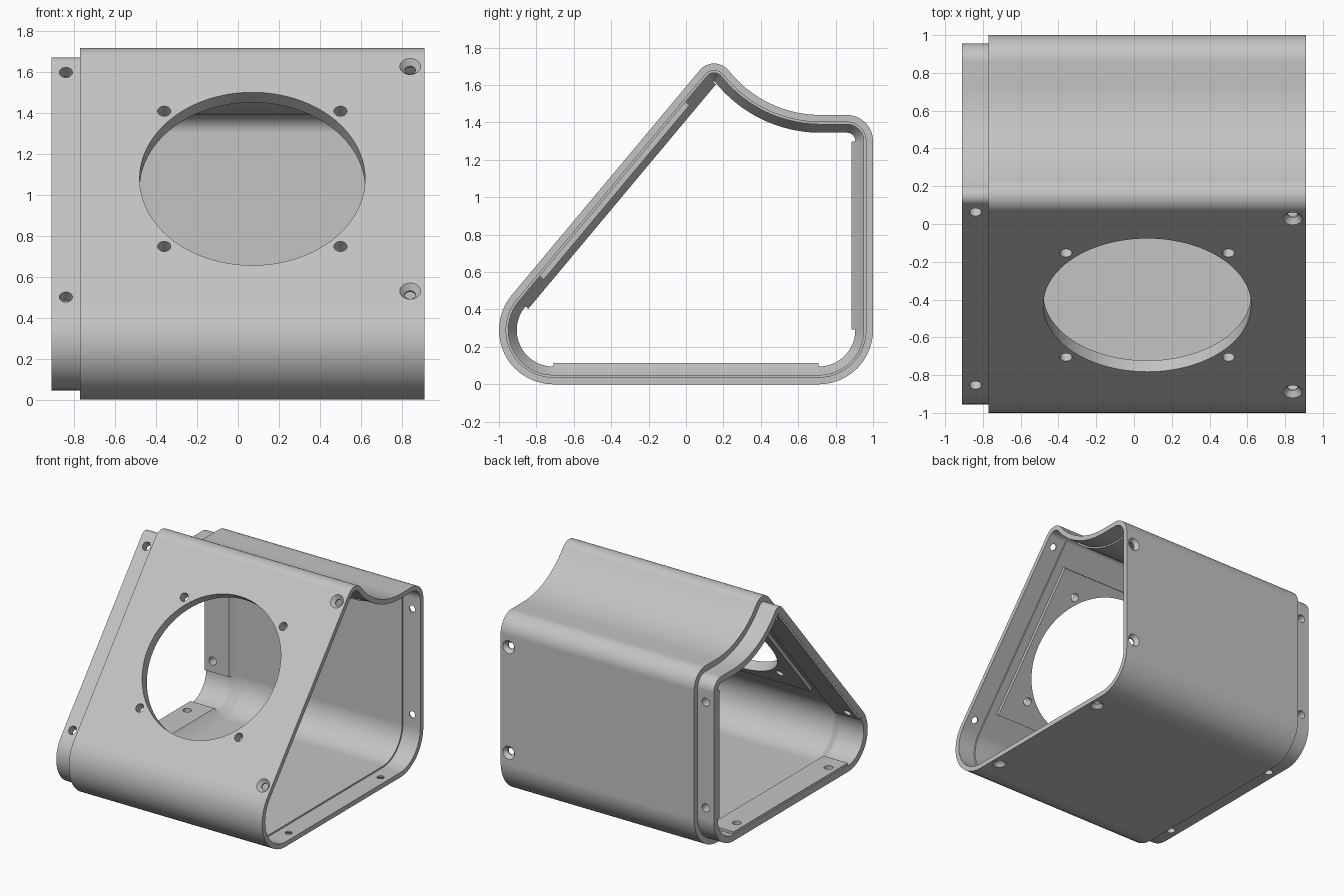
import bpy, bmesh
from math import sin, cos, pi, radians, atan2, asin, hypot
from mathutils import Vector, Matrix

cube = bpy.data.objects.get("Cube")
if cube:
    bpy.data.objects.remove(cube, do_unlink=True)

grey = bpy.data.materials.new("light_grey_plastic")
grey.use_nodes = True
grey.diffuse_color = (0.55, 0.55, 0.55, 1)
grey.node_tree.nodes["Principled BSDF"].inputs["Base Color"].default_value = grey.diffuse_color

# Side profile: arcs joined by tangent straight walls (centre y, centre z, radius)
FRONT, CREST = (-0.71, 0.29, 0.29), (0.15, 1.615, 0.10)
BACK, TOP, DIP = (0.71, 0.29, 0.29), (0.86, 1.30, 0.14), (0.72, 2.068, 0.628)
dy, dz = CREST[0] - FRONT[0], CREST[1] - FRONT[1]
tilt = atan2(dz, dy) - asin((FRONT[2] - CREST[2]) / hypot(dy, dz))
lean = tilt + pi / 2                       # outward direction of the sloped wall
meet = atan2(DIP[1] - CREST[1], DIP[0] - CREST[0])
ARCS = [(BACK, -pi / 2, 0, 1), (TOP, 0, pi / 2, 1), (DIP, -pi / 2, meet - pi, -1),
        (CREST, meet, lean, 1), (FRONT, lean, 3 * pi / 2, 1)]
STEPS = 20


def ring(x, inset):
    """Profile points at one station, moved inwards by inset."""
    pts = []
    for (cy, cz, r), a0, a1, sign in ARCS:
        rad = r - sign * inset
        for i in range(STEPS + 1):
            a = a0 + (a1 - a0) * i / STEPS
            pts.append((x, cy + rad * cos(a), cz + rad * sin(a)))
    return pts


def finish(name, bm):
    bmesh.ops.recalc_face_normals(bm, faces=bm.faces)
    mesh = bpy.data.meshes.new(name)
    bm.to_mesh(mesh)
    bm.free()
    mesh.materials.append(grey)
    ob = bpy.data.objects.new(name, mesh)
    bpy.context.collection.objects.link(ob)
    return ob


# Housing shell: socket at +x, stepped plug at -x, tapered inside
STATIONS = [(0.91, 0), (-0.77, 0), (-0.77, 0.045), (-0.91, 0.045), (-0.91, 0.095),
            (-0.69, 0.095), (-0.62, 0.05), (0.76, 0.05), (0.76, 0.038), (0.91, 0.038)]
bm = bmesh.new()
loops = [[bm.verts.new(p) for p in ring(*s)] for s in STATIONS]
for k, a in enumerate(loops):
    b = loops[(k + 1) % len(loops)]
    for i in range(len(a)):
        j = (i + 1) % len(a)
        bm.faces.new((a[i], a[j], b[j], b[i]))
housing = finish("housing", bm)


class Wall:
    """Straight wall with coordinates x, along and depth below its outer face."""

    def __init__(self, y, z, angle, length):
        self.start, self.length = Vector((0, y, z)), length
        self.run = Vector((0, cos(angle), sin(angle)))
        self.inward = self.run.cross(Vector((1, 0, 0)))
        if self.inward.dot(Vector((0, 0.2, 0.7)) - self.start) < 0:
            self.inward.negate()

    def at(self, x, t, depth):
        return self.start + Vector((x, 0, 0)) + self.run * t + self.inward * depth


slope = Wall(FRONT[0] + FRONT[2] * cos(lean), FRONT[1] + FRONT[2] * sin(lean), tilt,
             (hypot(dy, dz) ** 2 - (FRONT[2] - CREST[2]) ** 2) ** 0.5)
floor = Wall(-0.71, 0, 0, 1.42)
back = Wall(1, 0.29, pi / 2, 1.01)
WALLS = [(slope, 0.07), (floor, 0.14), (back, 0.09)]


def prism(bm, wall, outline, t0, t1):
    """Extrude an (x, depth) outline along a wall."""
    ends = [[bm.verts.new(wall.at(x, t, d)) for x, d in outline] for t in (t0, t1)]
    n = len(outline)
    for e in ends:
        bm.faces.new(e)
    for i in range(n):
        j = (i + 1) % n
        bm.faces.new((ends[0][i], ends[0][j], ends[1][j], ends[1][i]))


def drill(bm, wall, x, t, d0, d1, r0, r1, sides=32):
    """Round cutter through a wall, radius r0 at depth d0 to r1 at d1."""
    turn = wall.inward.to_track_quat('Z', 'Y').to_matrix().to_4x4()
    place = Matrix.Translation(wall.at(x, t, (d0 + d1) / 2)) @ turn
    bmesh.ops.create_cone(bm, cap_ends=True, segments=sides, radius1=r0, radius2=r1,
                          depth=d1 - d0, matrix=place)


# Screw pads inside the plug, and the thickened panel around the round opening
bm = bmesh.new()
for wall, _ in WALLS:
    prism(bm, wall, [(-0.909, 0.07), (-0.909, 0.115), (-0.70, 0.115), (-0.63, 0.045),
                     (-0.70, 0.045)], 0.002, wall.length - 0.002)
prism(bm, slope, [(-0.55, 0.03), (-0.55, 0.078), (0.69, 0.078), (0.69, 0.03)], 0.175, 1.39)
pads = finish("pads", bm)

# Through holes: round opening, its four mounts, and the screw holes
bm = bmesh.new()
mid = slope.length / 2
drill(bm, slope, 0.07, mid, -0.1, 0.2, 0.55, 0.55, 96)
for sx in (-1, 1):
    for st in (-1, 1):
        drill(bm, slope, 0.07 + sx * 0.43, mid + st * 0.43, -0.1, 0.2, 0.032, 0.032)
sinks = bmesh.new()
for wall, margin in WALLS:
    for t in (margin, wall.length - margin):
        drill(bm, wall, -0.84, t, -0.02, 0.16, 0.032, 0.032)
        drill(bm, wall, 0.84, t, -0.05, 0.1, 0.026, 0.026)
        drill(sinks, wall, 0.84, t, -0.01, 0.028, 0.06, 0.026)
holes = finish("holes", bm)
countersinks = finish("countersinks", sinks)

# Combine, then remove the helpers
bpy.ops.object.select_all(action='DESELECT')
bpy.context.view_layer.objects.active = housing
housing.select_set(True)
for tool, op in ((pads, 'UNION'), (holes, 'DIFFERENCE'), (countersinks, 'DIFFERENCE')):
    tool.hide_render = True
    mod = housing.modifiers.new(tool.name, 'BOOLEAN')
    mod.object, mod.operation, mod.solver = tool, op, 'EXACT'
    bpy.ops.object.modifier_apply(modifier=mod.name)
    bpy.data.objects.remove(tool, do_unlink=True)

bpy.ops.object.shade_smooth_by_angle(angle=radians(25))
soft = housing.modifiers.new("even_shading", 'WEIGHTED_NORMAL')
soft.keep_sharp = True
